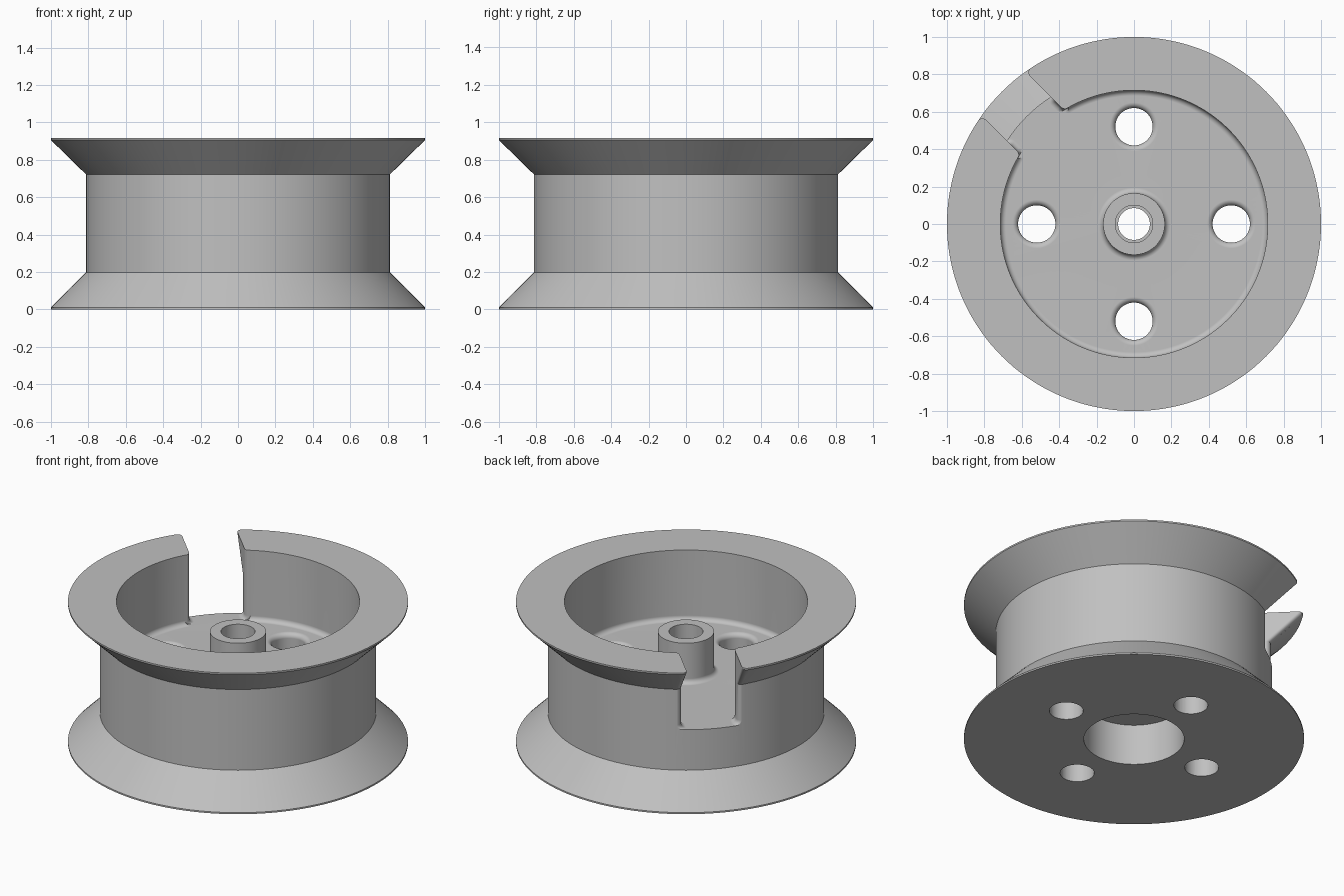
import bpy, bmesh, math
from mathutils import Matrix, Vector

cube = bpy.data.objects.get("Cube")
if cube:
    bpy.data.objects.remove(cube, do_unlink=True)

SEGMENTS = 144
STEPS = 6
FILLET = 0.03
RIM, BARREL, INNER, HUB = 1.0, 0.813, 0.715, 0.165
FLOOR, TOP = 0.46, 0.915
LOW, HIGH = 0.198, 0.722
HOLE, HOLE_OFFSET = 0.1, 0.52
SLOT = 0.165


def quarter():
    return [math.pi / 2 * i / STEPS for i in range(STEPS + 1)]


def skin(bm, rings, wrap=False, matrix=Matrix()):
    """Join closed rings of points into a solid: a wrapped ring or a capped tube."""
    loops = [[bm.verts.new(matrix @ Vector(p)) for p in ring] for ring in rings]
    pairs = list(zip(loops, loops[1:]))
    if wrap:
        pairs.append((loops[-1], loops[0]))
    for a, b in pairs:
        for i in range(len(a)):
            j = (i + 1) % len(a)
            bm.faces.new((a[i], a[j], b[j], b[i]))
    if not wrap:
        bm.faces.new(loops[0])
        bm.faces.new(loops[-1])


def make_object(name, bm, material):
    bmesh.ops.recalc_face_normals(bm, faces=bm.faces[:])
    mesh = bpy.data.meshes.new(name)
    bm.to_mesh(mesh)
    bm.free()
    mesh.materials.append(material)
    obj = bpy.data.objects.new(name, mesh)
    bpy.context.collection.objects.link(obj)
    return obj


grey = bpy.data.materials.new("light_grey")
grey.use_nodes = True
colour = (0.53, 0.53, 0.53, 1)
grey.diffuse_color = colour
grey.node_tree.nodes["Principled BSDF"].inputs["Base Color"].default_value = colour

# Spool: one turned profile with flanges, cup, hub and bearing recess
f = FILLET
profile = [(0.085, 0.265), (0.295, 0.265), (0.295, 0), (RIM, 0), (RIM, 0.01),
           (BARREL, LOW), (BARREL, HIGH), (RIM, TOP - 0.01), (RIM, TOP), (INNER, TOP)]
profile += [(INNER - f + f * math.cos(a), FLOOR + f - f * math.sin(a)) for a in quarter()]
profile += [(HUB + f - f * math.sin(a), FLOOR + f - f * math.cos(a)) for a in quarter()]
profile += [(HUB, 0.72), (0.1, 0.72), (0.1, 0.34), (0.085, 0.34)]

bm = bmesh.new()
turns = [2 * math.pi * i / SEGMENTS for i in range(SEGMENTS)]
skin(bm, [[(r * math.cos(t), r * math.sin(t), z) for r, z in profile] for t in turns], wrap=True)
spool = make_object("spool", bm, grey)

# Four through holes, each with a rounded upper edge
cuts = bmesh.new()
hole = [(HOLE, -0.1)]
hole += [(HOLE + f - f * math.cos(a), FLOOR - f + f * math.sin(a)) for a in quarter()]
hole.append((HOLE + f, FLOOR + 0.05))
round_turns = turns[::3]
for k in range(4):
    spot = Matrix.Rotation(k * math.pi / 2, 4, 'Z') @ Matrix.Translation((HOLE_OFFSET, 0, 0))
    skin(cuts, [[(r * math.cos(t), r * math.sin(t), z) for t in round_turns] for r, z in hole],
         matrix=spot)


# Slot through the upper wall, flared so its vertical edges come out rounded
def slot_ring(z, radius, w):
    edge = w + f
    start = math.sqrt(INNER ** 2 - edge ** 2)
    end = math.sqrt(radius ** 2 - edge ** 2)
    side = [(0.55, edge)]
    side += [(start + f - f * math.cos(a), edge - f * math.sin(a)) for a in quarter()]
    side += [(end - f + f * math.sin(a), edge - f * math.cos(a)) for a in quarter()]
    side.append((1.2, edge))
    return [(u, v, z) for u, v in side] + [(u, -v, z) for u, v in reversed(side)]


base = FLOOR + 0.001
rings = [slot_ring(base + f - f * math.cos(a), BARREL, SLOT - f + f * math.sin(a))
         for a in quarter()]
rings += [slot_ring(HIGH, BARREL, SLOT), slot_ring(TOP - 0.01, RIM, SLOT),
          slot_ring(TOP + 0.05, RIM, SLOT)]
skin(cuts, rings, matrix=Matrix.Rotation(math.radians(135), 4, 'Z'))
cutter = make_object("hole_and_slot_cutter", cuts, grey)
cutter.hide_render = True

# Cut, then shade smooth with crisp edges
cut = spool.modifiers.new("cut", 'BOOLEAN')
cut.operation = 'DIFFERENCE'
cut.solver = 'EXACT'
cut.object = cutter
bpy.ops.object.select_all(action='DESELECT')
bpy.context.view_layer.objects.active = spool
spool.select_set(True)
bpy.ops.object.modifier_apply(modifier=cut.name)
bpy.data.objects.remove(cutter, do_unlink=True)
bpy.ops.object.shade_smooth_by_angle(angle=math.radians(30))
weighted = spool.modifiers.new("weighted_normals", 'WEIGHTED_NORMAL')
weighted.keep_sharp = True
